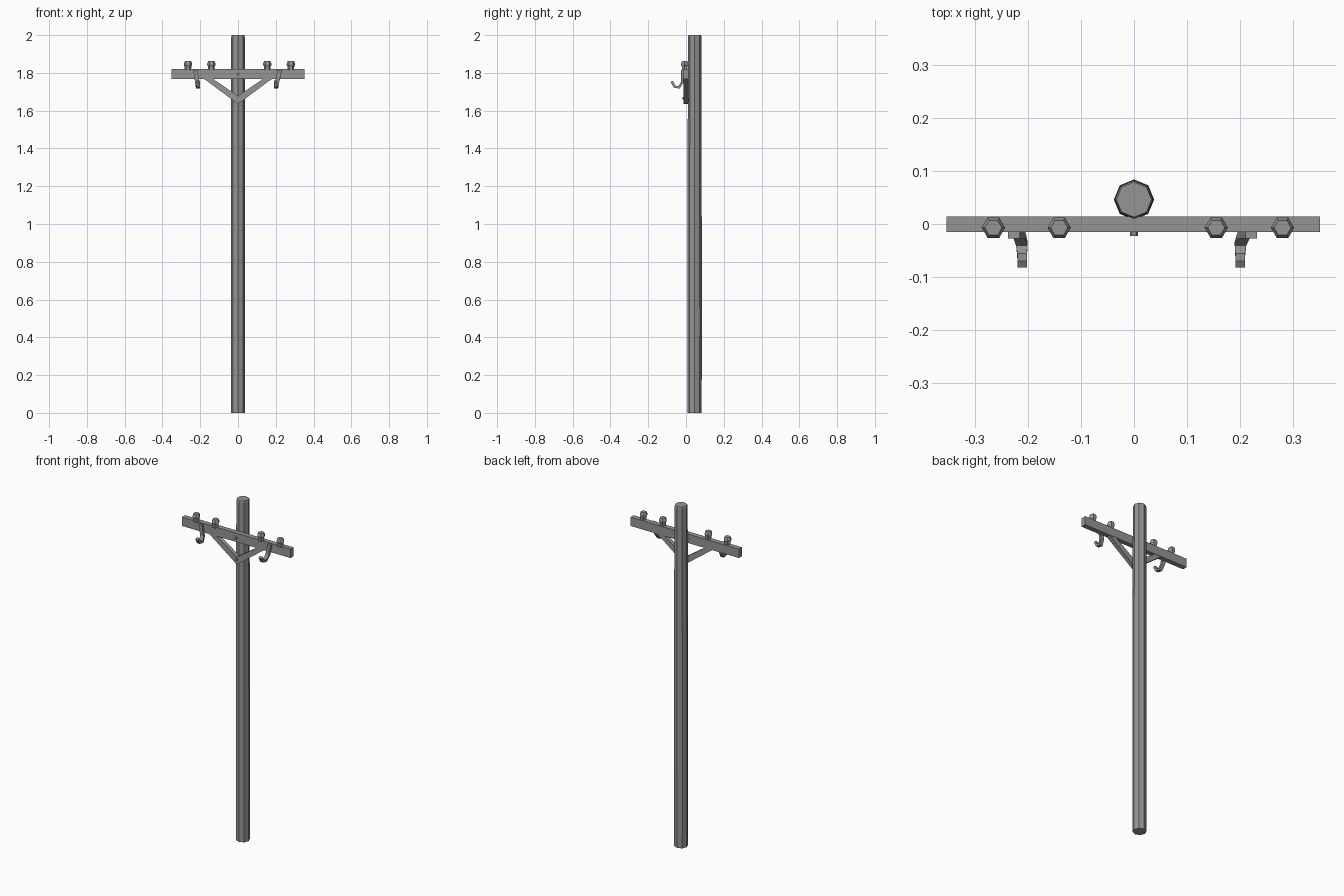
import bpy, bmesh, math
from mathutils import Vector, Matrix

cube = bpy.data.objects.get("Cube")
if cube:
    bpy.data.objects.remove(cube, do_unlink=True)

grey = bpy.data.materials.new("weathered_grey")
grey.use_nodes = True
COLOUR = (0.3, 0.3, 0.3, 1)
grey.diffuse_color = COLOUR
grey.node_tree.nodes["Principled BSDF"].inputs["Base Color"].default_value = COLOUR


def finish(name, bm):
    bmesh.ops.recalc_face_normals(bm, faces=bm.faces)
    mesh = bpy.data.meshes.new(name)
    bm.to_mesh(mesh)
    bm.free()
    mesh.materials.append(grey)
    obj = bpy.data.objects.new(name, mesh)
    bpy.context.collection.objects.link(obj)
    return obj


def loft(name, sections):
    """Skin equal-length rings of points and cap both ends."""
    bm = bmesh.new()
    rings = [[bm.verts.new(p) for p in s] for s in sections]
    n = len(rings[0])
    for a, b in zip(rings, rings[1:]):
        for i in range(n):
            j = (i + 1) % n
            bm.faces.new((a[i], a[j], b[j], b[i]))
    bm.faces.new(rings[0])
    bm.faces.new(rings[-1])
    return finish(name, bm)


def ring(centre, radius, sides):
    return [Vector(centre) + radius * Vector((math.cos(a), math.sin(a), 0))
            for a in (math.tau * i / sides for i in range(sides))]


def turned(name, x, y, profile, sides):
    return loft(name, [ring((x, y, z), r, sides) for r, z in profile])


def box(name, low, high):
    bm = bmesh.new()
    low, high = Vector(low), Vector(high)
    size = Matrix.Diagonal((*(high - low), 1))
    bmesh.ops.create_cube(bm, size=1, matrix=Matrix.Translation((low + high) / 2) @ size)
    return finish(name, bm)


def bolt(name, z, front, back):
    return loft(name, [[(p.x, y, z + p.y) for p in ring((0, 0, 0), 0.008, 6)]
                       for y in (back, front)])


# Octagonal pole with a slightly worn top edge
turned("pole", 0, 0.046, [(0.037, 0), (0.038, 0.46), (0.037, 1.4),
                          (0.036, 1.99), (0.033, 2)], 8)

# Horizontal arm bolted to the front of the pole
box("crossarm", (-0.353, -0.015, 1.768), (0.351, 0.014, 1.82))
bolt("arm_bolt", 1.792, -0.023, -0.01)
bolt("brace_bolt", 1.665, -0.018, 0)

# Hexagonal insulators along the arm
for i, x in enumerate((-0.265, -0.141, 0.155, 0.28)):
    turned(f"insulator_{i + 1}", x, -0.007,
           [(0.017, 1.815), (0.018, 1.835), (0.022, 1.842), (0.022, 1.85), (0.016, 1.863)], 6)

# Diagonal braces meeting on the pole
for side, label in ((-1, "right"), (1, "left")):
    outline = [(0, 1.635), (0.182, 1.77), (0.135, 1.77), (0, 1.678)]
    loft(f"brace_{label}", [[(side * x, y, z) for x, z in outline]
                            for y in (-0.012, 0.012)])

# Bent flat hooks hanging from the arm, leaning inwards
HOOK = [(-0.02, 1.815), (-0.02, 1.75), (-0.037, 1.723), (-0.06, 1.727), (-0.076, 1.755)]
for label, top, bottom in (("right", -0.226, -0.211), ("left", 0.221, 0.2)):
    sections = []
    for i, (y, z) in enumerate(HOOK):
        before, after = HOOK[max(i - 1, 0)], HOOK[min(i + 1, len(HOOK) - 1)]
        tangent = Vector((after[0] - before[0], after[1] - before[1])).normalized()
        ny, nz = -tangent.y * 0.007, tangent.x * 0.007
        x = bottom + (top - bottom) * min(1, max(0, (z - 1.72) / 0.09)) if i < 3 else bottom
        w = 0.011 if i < 3 else 0.009
        sections.append([(x - w, y - ny, z - nz), (x + w, y - ny, z - nz),
                         (x + w, y + ny, z + nz), (x - w, y + ny, z + nz)])
    loft(f"hook_{label}", sections)
